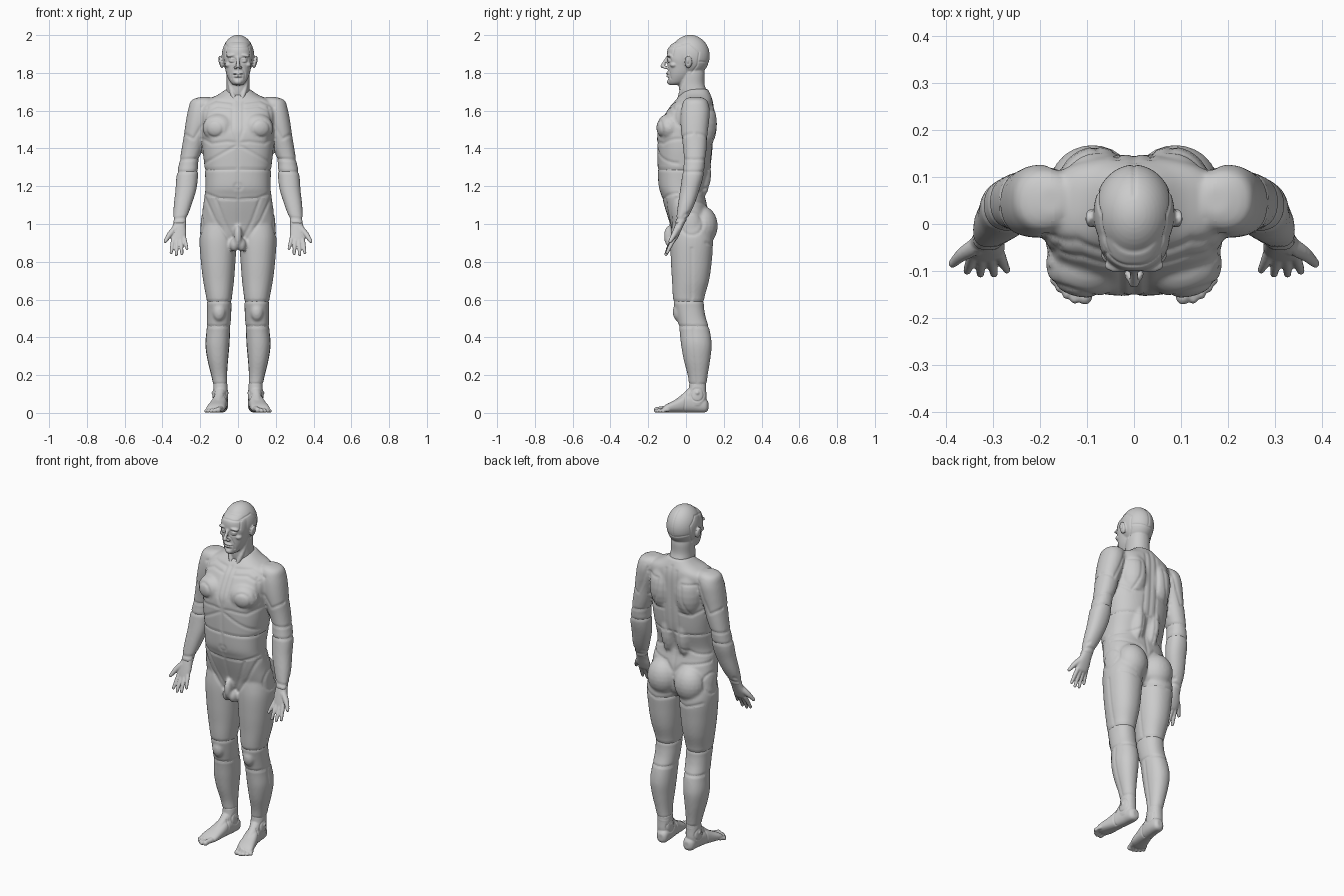
import bpy, bmesh, math
from mathutils import Matrix, Vector
from mathutils.kdtree import KDTree


def interpolate(keys, k=6):
    """Catmull-Rom interpolation through tuples."""
    out = []
    for i in range(len(keys) - 1):
        a, b, c, d = keys[max(i - 1, 0)], keys[i], keys[i + 1], keys[min(i + 2, len(keys) - 1)]
        for j in range(k):
            t = j / k
            out.append([0.5 * (2 * q + (r - p) * t + (2 * p - 5 * q + 4 * r - s) * t * t
                        + (3 * q - p - 3 * r + s) * t ** 3) for p, q, r, s in zip(a, b, c, d)])
    return out + [list(keys[-1])]


def skin_rings(bm, rings, mirror):
    """Closed skin over rings of points, with a mirrored copy if asked."""
    for s in (1, -1) if mirror else (1,):
        rows = [[bm.verts.new((s * p[0], p[1], p[2])) for p in ring] for ring in rings]
        for p, q in zip(rows, rows[1:]):
            for i in range(len(p)):
                j = (i + 1) % len(p)
                bm.faces.new((p[i], p[j], q[j], q[i]))
        bm.faces.new(rows[0])
        bm.faces.new(rows[-1])


def loft(bm, keys, power=2.2, along='z', n=36):
    """Superellipse rings (x, y, z, rx, r2); mirrored when off centre."""
    def spow(v):
        return math.copysign(abs(v) ** (2 / power), v)
    rings = []
    for x, y, z, rx, r2 in interpolate(keys):
        ring = []
        for i in range(n):
            a = 2 * math.pi * i / n
            u, v = rx * spow(math.cos(a)), r2 * spow(math.sin(a))
            ring.append((x + u, y + v, z) if along == 'z' else (x + u, y, z + v))
        rings.append(ring)
    skin_rings(bm, rings, abs(keys[1][0]) > 1e-4)


def ball(bm, c, r, tilt=0.0, seg=24):
    m = (Matrix.Translation(c) @ Matrix.Rotation(tilt, 4, 'Y') @ Matrix.Diagonal((*r, 1)))
    rings = []
    for j in range(seg // 2 + 1):
        b = 0.05 + (math.pi - 0.1) * j / (seg // 2)
        rings.append([m @ Vector((math.sin(b) * math.cos(2 * math.pi * i / seg),
                                  math.sin(b) * math.sin(2 * math.pi * i / seg), math.cos(b)))
                      for i in range(seg)])
    skin_rings(bm, rings, abs(c[0]) > 1e-4)


def limb(bm, keys, n=14):
    """Tapered round-ended tube through (x, y, z, radius)."""
    pts = interpolate(keys, 4)
    rings = []
    for i, p in enumerate(pts):
        t = (Vector(pts[min(i + 1, len(pts) - 1)][:3]) - Vector(pts[max(i - 1, 0)][:3])).normalized()
        q, c, r = t.to_track_quat('Z', 'Y'), Vector(p[:3]), p[3]
        slices = [0.0]
        if i == 0:
            slices = [-1.45, -1.0, -0.5, 0.0]
        elif i == len(pts) - 1:
            slices = [0.0, 0.5, 1.0, 1.45]
        for b in slices:
            rings.append([c + t * r * math.sin(b) + q @ Vector((math.cos(2 * math.pi * k / n),
                          math.sin(2 * math.pi * k / n), 0)) * r * math.cos(b) for k in range(n)])
    skin_rings(bm, rings, abs(keys[0][0]) > 1e-4)


def circle(x, z, rx, rz, n=14):
    return [(x + rx * math.cos(2 * math.pi * i / n), z + rz * math.sin(2 * math.pi * i / n))
            for i in range(n + 1)]


def engrave(mesh, seams, depth, width):
    """Press seams into the skin; F/B use (|x|, z), S uses (y, z), A ignores facing."""
    trees = {}
    for mode in 'FBSA':
        samples = []
        for m, pts in seams:
            if m == mode:
                for a, b in zip(pts, pts[1:]):
                    a, b = Vector((*a, 0)), Vector((*b, 0))
                    k = max(1, int((b - a).length / (width * 0.4)))
                    samples += [a.lerp(b, i / k) for i in range(k + 1)]
        if samples:
            trees[mode] = KDTree(len(samples))
            for i, p in enumerate(samples):
                trees[mode].insert(p, i)
            trees[mode].balance()
    moves = []
    for v in mesh.vertices:
        (x, y, z), n = v.co, v.normal.copy()
        best = 9.0
        for mode, tree in trees.items():
            if (mode == 'F' and n.y > -0.1) or (mode == 'B' and n.y < 0.1) or (mode == 'S' and abs(n.x) < 0.35):
                continue
            best = min(best, tree.find((y if mode == 'S' else abs(x), z, 0))[2])
        if best < 3 * width:
            moves.append((v, n * (-depth * math.exp(-(best / width) ** 2))))
    for v, m in moves:
        v.co += m


def finish(bm, voxel, region, seams, depth, width, relax=4):
    """Fuse the forms to one skin, engrave it and split it into named parts."""
    bmesh.ops.recalc_face_normals(bm, faces=bm.faces)
    me = bpy.data.meshes.new("form")
    bm.to_mesh(me)
    bm.free()
    ob = bpy.data.objects.new("form", me)
    bpy.context.collection.objects.link(ob)
    mod = ob.modifiers.new("fuse", 'REMESH')
    mod.mode, mod.voxel_size = 'VOXEL', voxel
    mod = ob.modifiers.new("relax", 'SMOOTH')
    mod.factor, mod.iterations = 0.5, relax
    skin = bpy.data.meshes.new_from_object(ob.evaluated_get(bpy.context.evaluated_depsgraph_get()))
    bpy.data.objects.remove(ob)
    engrave(skin, seams, depth, width)
    groups = {}
    for p in skin.polygons:
        groups.setdefault(region(p.center), []).append(tuple(p.vertices))
    for name, polys in groups.items():
        index = {}
        faces = [[index.setdefault(i, len(index)) for i in f] for f in polys]
        part = bpy.data.meshes.new(name)
        part.from_pydata([(c.x, c.y, max(c.z, 0)) for c in (skin.vertices[i].co for i in index)], [], faces)
        part.shade_smooth()
        bpy.context.collection.objects.link(bpy.data.objects.new(name, part))


def side_name(c):
    return "left" if c.x > 0 else "right"


# trunk: (front y, back y, z, half width)
bm = bmesh.new()
trunk = [(0.0, 0.115, 1.715, 0.062), (-0.03, 0.13, 1.685, 0.105), (-0.06, 0.142, 1.65, 0.175),
         (-0.10, 0.147, 1.60, 0.195), (-0.148, 0.145, 1.50, 0.19), (-0.152, 0.14, 1.40, 0.188),
         (-0.15, 0.128, 1.30, 0.177), (-0.145, 0.10, 1.20, 0.172), (-0.13, 0.10, 1.15, 0.177),
         (-0.11, 0.115, 1.08, 0.187), (-0.085, 0.12, 1.0, 0.198), (-0.065, 0.11, 0.93, 0.19),
         (-0.03, 0.08, 0.89, 0.13)]
loft(bm, [(0, (f + b) / 2, z, w, (b - f) / 2) for f, b, z, w in trunk], power=2.5, n=56)
# chest, back and buttock masses
ball(bm, (0.1, -0.085, 1.51), (0.088, 0.072, 0.075))
ball(bm, (0.08, 0.075, 1.53), (0.085, 0.09, 0.15))
ball(bm, (0.05, 0.06, 1.28), (0.05, 0.075, 0.16))
ball(bm, (0.088, 0.085, 0.99), (0.09, 0.083, 0.105))
# arms
loft(bm, [(0.175, 0.05, 1.672, 0.025, 0.03), (0.188, 0.05, 1.655, 0.058, 0.06),
          (0.197, 0.05, 1.61, 0.066, 0.075), (0.208, 0.047, 1.55, 0.067, 0.076),
          (0.225, 0.045, 1.48, 0.06, 0.07), (0.243, 0.047, 1.40, 0.055, 0.062),
          (0.26, 0.045, 1.33, 0.05, 0.056), (0.269, 0.035, 1.25, 0.057, 0.056),
          (0.276, 0.02, 1.18, 0.055, 0.051), (0.293, 0.0, 1.10, 0.047, 0.043),
          (0.307, -0.022, 1.03, 0.036, 0.03), (0.31, -0.034, 1.0, 0.035, 0.025)])
# legs
loft(bm, [(0.1, 0.02, 1.02, 0.09, 0.09), (0.105, 0.03, 0.92, 0.099, 0.112),
          (0.105, 0.028, 0.80, 0.092, 0.108), (0.103, 0.024, 0.70, 0.082, 0.098),
          (0.1, 0.014, 0.60, 0.067, 0.082), (0.1, 0.025, 0.52, 0.064, 0.076),
          (0.104, 0.045, 0.44, 0.063, 0.08), (0.109, 0.055, 0.36, 0.064, 0.081),
          (0.107, 0.058, 0.28, 0.055, 0.07), (0.1, 0.062, 0.20, 0.043, 0.053),
          (0.093, 0.062, 0.14, 0.038, 0.046), (0.092, 0.06, 0.10, 0.038, 0.046)])
ball(bm, (0.1, -0.04, 0.535), (0.035, 0.03, 0.05))
# groin
ball(bm, (0, -0.085, 0.935), (0.022, 0.032, 0.06))
ball(bm, (0.019, -0.07, 0.89), (0.024, 0.03, 0.036))

front = [('F', [(0, 1.65), (0, 1.0)]), ('F', [(0.03, 1.645), (0.12, 1.655), (0.19, 1.62)]),
         ('F', [(0.03, 1.615), (0.11, 1.625), (0.17, 1.6)]),
         ('F', [(0.028, 1.64), (0.028, 1.5), (0.0, 1.43)]),
         ('F', [(0.0, 1.43), (0.06, 1.435), (0.14, 1.425), (0.185, 1.45)]),
         ('F', circle(0.125, 1.505, 0.046, 0.046)), ('F', circle(0, 1.197, 0.017, 0.017)),
         ('F', [(0.0, 1.42), (0.09, 1.37), (0.18, 1.32)]),
         ('F', [(0, 1.13), (0.1, 1.135), (0.18, 1.165)]),
         ('F', [(0.115, 1.13), (0.075, 1.02), (0.03, 0.93)]),
         ('F', [(0.175, 1.14), (0.12, 1.02), (0.05, 0.92)])]
back = [('B', [(0, 1.68), (0, 0.9)]), ('B', [(0.035, 1.66), (0.04, 1.4), (0.045, 1.15)]),
        ('B', [(0.17, 1.6), (0.075, 1.6), (0.085, 1.5), (0.12, 1.41), (0.18, 1.45)]),
        ('B', [(0.04, 1.42), (0.12, 1.41)]), ('B', [(0.05, 1.2), (0.12, 1.17), (0.18, 1.16)]),
        ('B', [(0.0, 1.04), (0.05, 1.1), (0.19, 1.12)]), ('B', [(0.015, 0.885), (0.1, 0.875), (0.18, 0.9)])]
bands = [('A', [(0, 1.29), (0.178, 1.287)]), ('A', [(0.02, 0.59), (0.18, 0.59)]),
         ('A', [(0.02, 0.458), (0.18, 0.458)]), ('A', [(0.04, 0.15), (0.14, 0.15)]),
         ('A', [(0.2, 1.345), (0.32, 1.34)]), ('A', [(0.21, 1.28), (0.34, 1.275)]),
         ('A', [(0.255, 1.035), (0.36, 1.025)]),
         ('S', [(0.03, 0.87), (0.03, 0.6)]), ('S', [(0.04, 0.45), (0.06, 0.16)]),
         ('S', circle(0.03, 1.0, 0.06, 0.06)),
         ('F', [(0.16, 1.62), (0.185, 1.53), (0.235, 1.45), (0.29, 1.48)]),
         ('B', [(0.17, 1.62), (0.2, 1.53), (0.235, 1.45), (0.29, 1.48)])]


def body_region(c):
    x = abs(c.x)
    if c.z > 0.95 and x > 0.19 + (1.45 - c.z) * 0.08:
        part = "upper_arm" if c.z > 1.345 else "elbow" if c.z > 1.28 else "forearm"
        return side_name(c) + "_" + part
    if c.z > 0.885 or (x < 0.045 and c.y < -0.06 and c.z > 0.8):
        return "chest_and_back" if c.z > 1.29 else "abdomen" if c.z > 1.135 else "pelvis"
    return side_name(c) + ("_thigh" if c.z > 0.59 else "_knee" if c.z > 0.458 else "_shin")


finish(bm, 0.0075, body_region, front + back + bands, 0.004, 0.007)

# neck, skull, jaw, throat, nose, lips, chin, eyes, brows, cheeks and ears
bm = bmesh.new()
loft(bm, [(0, 0.045, 1.63, 0.055, 0.05), (0, 0.042, 1.68, 0.063, 0.073),
          (0, 0.03, 1.74, 0.06, 0.068), (0, 0.03, 1.80, 0.06, 0.068), (0, 0.03, 1.85, 0.05, 0.06)])
ball(bm, (0, 0.022, 1.89), (0.086, 0.104, 0.111), seg=48)
loft(bm, [(0, -0.06, 1.735, 0.02, 0.025), (0, -0.047, 1.75, 0.04, 0.046),
          (0, -0.03, 1.79, 0.06, 0.066), (0, -0.022, 1.84, 0.071, 0.075),
          (0, -0.023, 1.88, 0.076, 0.078), (0, -0.01, 1.93, 0.072, 0.086), (0, 0, 1.96, 0.055, 0.066)])
limb(bm, [(0.045, 0.02, 1.80, 0.016), (0.035, -0.02, 1.71, 0.013), (0.015, -0.04, 1.65, 0.01)])
limb(bm, [(0, -0.095, 1.885, 0.009), (0, -0.111, 1.86, 0.009), (0, -0.124, 1.836, 0.012)])
ball(bm, (0.012, -0.108, 1.828), (0.009, 0.012, 0.009))
ball(bm, (0, -0.095, 1.796), (0.025, 0.012, 0.007))
ball(bm, (0, -0.093, 1.783), (0.021, 0.012, 0.007))
ball(bm, (0, -0.084, 1.753), (0.022, 0.017, 0.016))
ball(bm, (0.033, -0.083, 1.866), (0.017, 0.017, 0.014))
ball(bm, (0.034, -0.087, 1.893), (0.03, 0.016, 0.009), tilt=0.15)
ball(bm, (0.05, -0.065, 1.842), (0.02, 0.02, 0.014))
ball(bm, (0.091, 0.012, 1.858), (0.011, 0.02, 0.034), tilt=0.22)
face = [('F', circle(0.033, 1.866, 0.021, 0.015)), ('F', [(0.016, 1.866), (0.05, 1.867)]),
        ('F', [(0, 1.7895), (0.026, 1.7895)]), ('F', [(0, 1.771), (0.02, 1.772)]),
        ('F', [(0.02, 1.835), (0.036, 1.80), (0.036, 1.77)]),
        ('S', circle(0.01, 1.862, 0.009, 0.016)),
        ('S', [(-0.07, 1.89), (-0.06, 1.94), (0.02, 1.955), (0.07, 1.91), (0.06, 1.84), (0.03, 1.80)]),
        ('F', [(0, 1.94), (0.06, 1.935)]), ('B', [(0, 1.99), (0, 1.86)]), ('B', [(0, 1.85), (0.07, 1.86)])]
finish(bm, 0.004, lambda c: "neck" if c.z < 1.735 or (c.y > 0.02 and c.z < 1.785) else "head",
       face, 0.003, 0.0035)

# hands
bm = bmesh.new()
loft(bm, [(0.307, -0.024, 1.02, 0.033, 0.025), (0.311, -0.037, 0.99, 0.035, 0.023),
          (0.315, -0.05, 0.955, 0.041, 0.02), (0.315, -0.063, 0.92, 0.036, 0.016),
          (0.315, -0.068, 0.91, 0.03, 0.012)])
limb(bm, [(0.286, -0.06, 0.93, 0.012), (0.277, -0.083, 0.897, 0.01), (0.270, -0.098, 0.870, 0.008)])
limb(bm, [(0.304, -0.065, 0.92, 0.0125), (0.300, -0.09, 0.878, 0.0105), (0.297, -0.106, 0.843, 0.0085)])
limb(bm, [(0.323, -0.067, 0.915, 0.0125), (0.325, -0.09, 0.872, 0.0105), (0.326, -0.106, 0.838, 0.0085)])
limb(bm, [(0.342, -0.064, 0.92, 0.0125), (0.349, -0.085, 0.88, 0.0105), (0.354, -0.1, 0.848, 0.0085)])
limb(bm, [(0.33, -0.045, 0.975, 0.02), (0.362, -0.063, 0.943, 0.015), (0.385, -0.084, 0.908, 0.0095)])
finish(bm, 0.004, lambda c: side_name(c) + "_hand",
       [('F', [(0.335, 0.985), (0.338, 0.95), (0.355, 0.925)])], 0.002, 0.003, 3)

# feet: heel to ball, ankle, instep, toes
bm = bmesh.new()
loft(bm, [(0.085, 0.118, 0.038, 0.016, 0.02), (0.087, 0.102, 0.04, 0.032, 0.037),
          (0.09, 0.05, 0.052, 0.038, 0.05), (0.097, 0.0, 0.05, 0.04, 0.048),
          (0.107, -0.05, 0.037, 0.045, 0.035), (0.118, -0.1, 0.025, 0.049, 0.023),
          (0.123, -0.122, 0.018, 0.04, 0.014)], power=2.4, along='y')
loft(bm, [(0.093, 0.062, 0.16, 0.036, 0.044), (0.093, 0.06, 0.12, 0.039, 0.047),
          (0.093, 0.055, 0.08, 0.041, 0.053), (0.093, 0.05, 0.04, 0.036, 0.05)])
limb(bm, [(0.095, 0.03, 0.105, 0.03), (0.1, -0.005, 0.075, 0.028), (0.105, -0.05, 0.045, 0.025)])
ball(bm, (0.095, 0.06, 0.105), (0.046, 0.02, 0.02))
for x, y, r, reach in ((0.093, -0.118, 0.0155, 0.038), (0.114, -0.121, 0.0115, 0.037), (0.131, -0.116, 0.011, 0.033),
                       (0.146, -0.107, 0.0105, 0.028), (0.157, -0.094, 0.0105, 0.026)):
    limb(bm, [(x, y, r + 0.006, r), (x + 0.007, y - reach * 0.6, r + 0.004, r * 0.9), (x + 0.011, y - reach, r, r)])
finish(bm, 0.004, lambda c: side_name(c) + "_foot",
       [('S', circle(0.06, 0.095, 0.035, 0.035)), ('S', [(0.0, 0.1), (-0.01, 0.0)])], 0.003, 0.004, 3)
